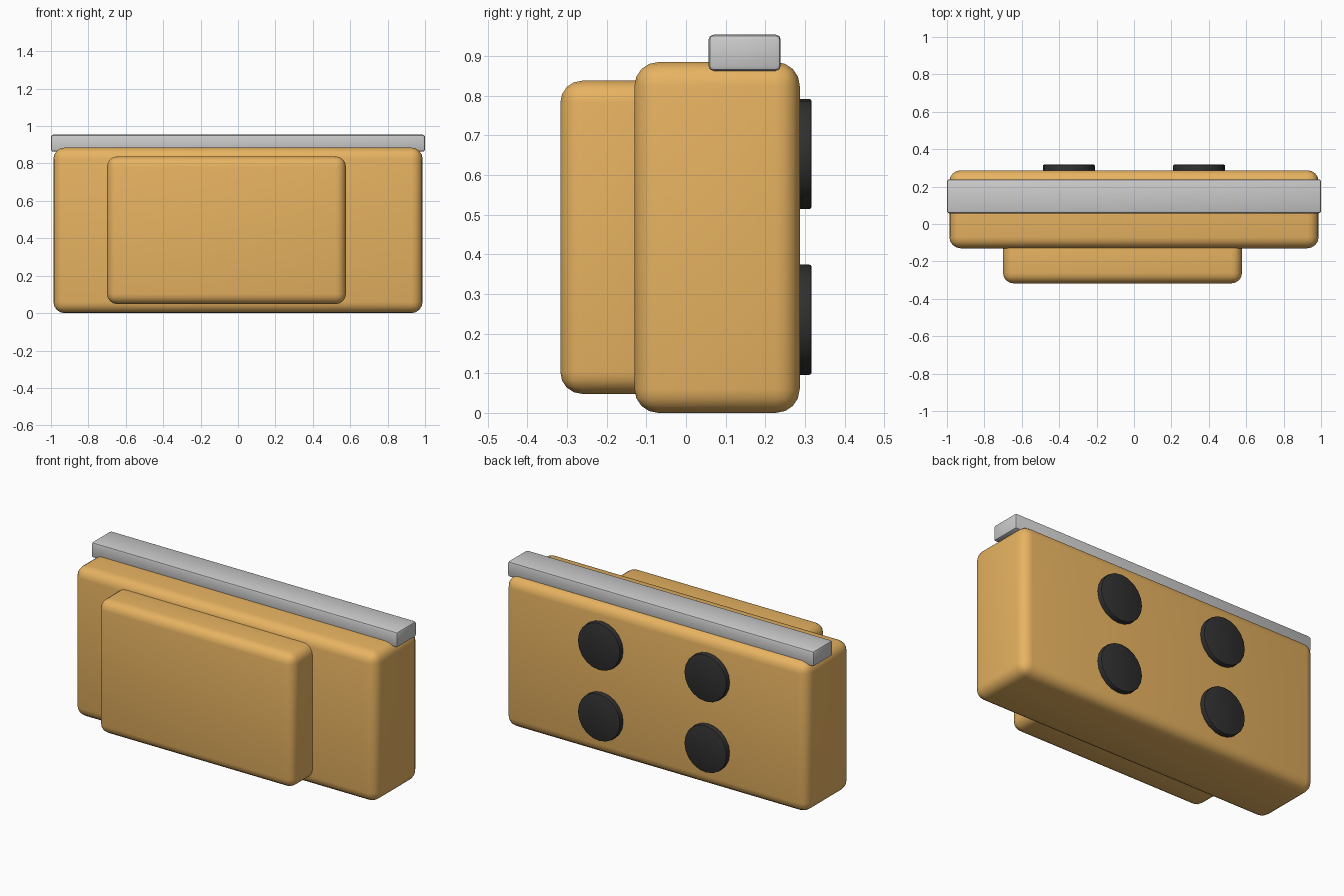
import bpy
import math

if "Cube" in bpy.data.objects:
    bpy.data.objects.remove(bpy.data.objects["Cube"])


def material(name, color):
    m = bpy.data.materials.new(name)
    m.diffuse_color = (*color, 1)
    m.use_nodes = True
    m.node_tree.nodes["Principled BSDF"].inputs["Base Color"].default_value = m.diffuse_color
    return m


def finish(ob, name, bevel, segments, mat):
    ob.name = name
    bpy.ops.object.transform_apply(location=False, rotation=True, scale=True)
    mod = ob.modifiers.new("rounded_edges", 'BEVEL')
    mod.width = bevel
    mod.segments = segments
    mod.limit_method = 'ANGLE'
    mod.angle_limit = math.radians(40)
    bpy.ops.object.modifier_apply(modifier=mod.name)
    if mat:
        ob.data.materials.append(mat)
    bpy.ops.object.shade_smooth_by_angle(angle=math.radians(35))


def box(name, lo, hi, bevel, segments, mat=None):
    center = [(a + b) / 2 for a, b in zip(lo, hi)]
    bpy.ops.mesh.primitive_cube_add(size=1, location=center)
    ob = bpy.context.object
    ob.scale = [b - a for a, b in zip(lo, hi)]
    finish(ob, name, bevel, segments, mat)


leather = material("tan_leather", (0.8, 0.45, 0.12))
rubber = material("black_rubber", (0.03, 0.03, 0.03))

# Main case and front pocket
box("case_body", (-0.987, -0.13, 0), (0.987, 0.287, 0.885), 0.06, 4, leather)
box("front_pocket", (-0.70, -0.317, 0.048), (0.577, -0.03, 0.838), 0.055, 4, leather)

# Grey bar along the top
box("top_bar", (-1, 0.057, 0.863), (1, 0.239, 0.954), 0.012, 2)

# Four round pads on the back
for x in (-0.348, 0.348):
    for z in (0.235, 0.653):
        bpy.ops.mesh.primitive_cylinder_add(
            vertices=20, radius=0.139, depth=0.06,
            location=(x, 0.287, z), rotation=(math.pi / 2, 0, 0))
        finish(bpy.context.object, "back_pad", 0.006, 2, rubber)
